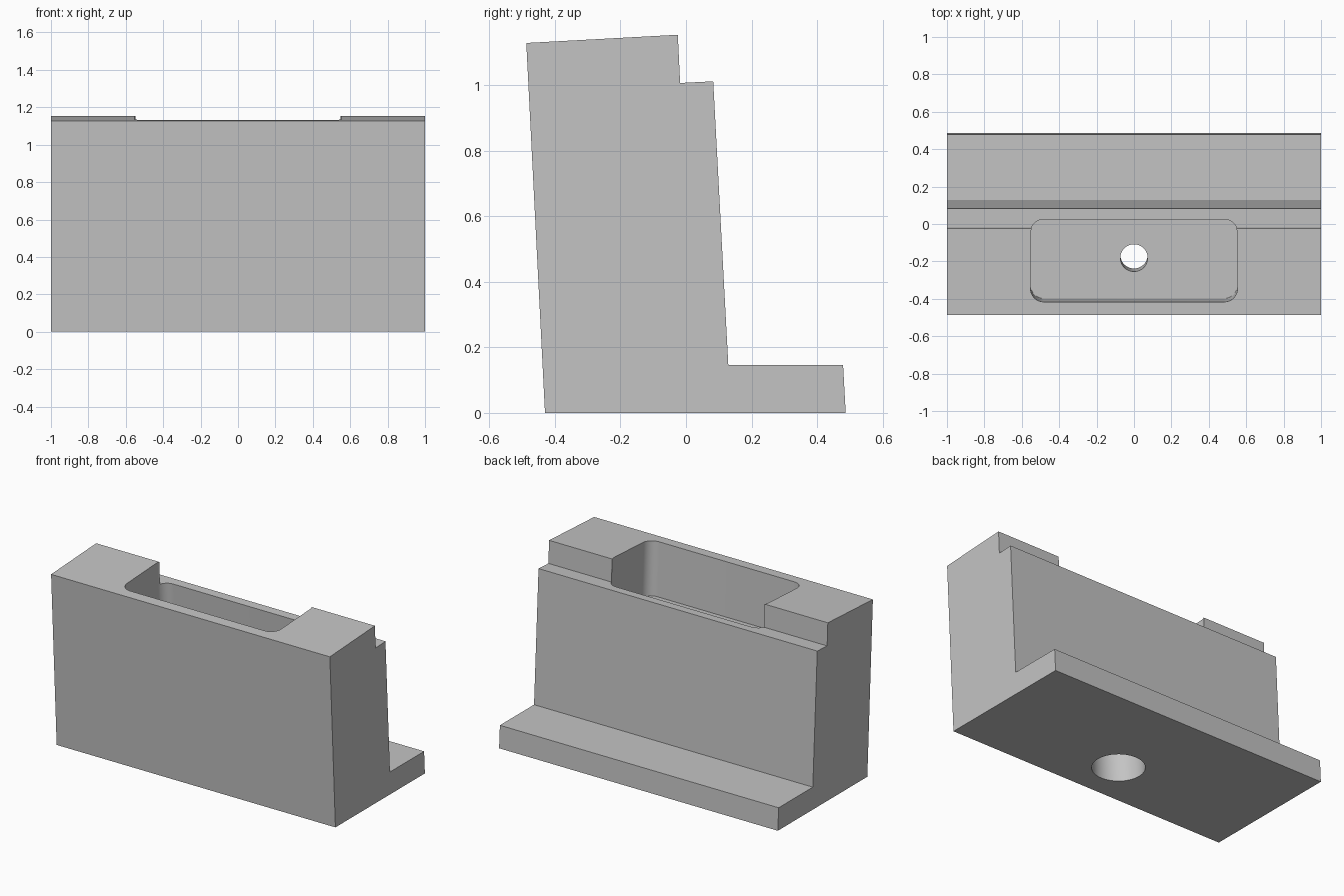
import bpy, bmesh, math
from mathutils import Matrix

if "Cube" in bpy.data.objects:
    bpy.data.objects.remove(bpy.data.objects["Cube"])

TILT = math.radians(3)
# Frame of the leaning body: origin at the lower front edge
LEAN = Matrix.Translation((0, -0.43, 0)) @ Matrix.Rotation(TILT, 4, 'X')

grey = bpy.data.materials.new("plain grey")
grey.use_nodes = True
COLOUR = (0.55, 0.55, 0.55, 1)
grey.diffuse_color = COLOUR
grey.node_tree.nodes["Principled BSDF"].inputs["Base Color"].default_value = COLOUR


def prism(name, outline, offset, matrix=Matrix()):
    """Extrude a closed 3D outline by an offset vector."""
    bm = bmesh.new()
    face = bm.faces.new([bm.verts.new(p) for p in outline])
    new = bmesh.ops.extrude_face_region(bm, geom=[face])["geom"]
    moved = [v for v in new if isinstance(v, bmesh.types.BMVert)]
    bmesh.ops.translate(bm, verts=moved, vec=offset)
    bmesh.ops.recalc_face_normals(bm, faces=bm.faces)
    mesh = bpy.data.meshes.new(name)
    bm.to_mesh(mesh)
    bm.free()
    mesh.materials.append(grey)
    obj = bpy.data.objects.new(name, mesh)
    obj.matrix_world = matrix
    bpy.context.collection.objects.link(obj)
    return obj


def rounded_rect(hx, hy, r, cy, z, steps=12):
    """Rounded rectangle outline; a circle when hx = hy = r."""
    points = []
    for q, (sx, sy) in enumerate([(1, 1), (-1, 1), (-1, -1), (1, -1)]):
        first = 1 if hx == r else 0   # corners of a circle share end points
        for i in range(first, steps + 1):
            a = (q + i / steps) * math.pi / 2
            points.append((sx * (hx - r) + r * math.cos(a),
                           cy + sy * (hy - r) + r * math.sin(a), z))
    return points


# Leaning body with rear step and flat foot
profile = [(-0.43, 0), (0.487, 0), (0.479, 0.146), (0.129, 0.146),
           (0.083, 1.011), (-0.018, 1.006), (-0.025, 1.153), (-0.487, 1.128)]
body = prism("body", [(-1, y, z) for y, z in profile], (2, 0, 0))

# Pocket, bolt hole and wide bore from below, all along the leaning axis
MID = 0.29
cutters = [
    prism("pocket_cutter", rounded_rect(0.553, 0.217, 0.07, MID, 0.78), (0, 0, 0.6), LEAN),
    prism("bolt_hole_cutter", rounded_rect(0.073, 0.073, 0.073, MID, 0.3), (0, 0, 0.6), LEAN),
    prism("wide_bore_cutter", rounded_rect(0.155, 0.155, 0.155, MID, -0.2), (0, 0, 0.67), LEAN),
]
bpy.context.view_layer.objects.active = body
for cutter in cutters:
    cutter.hide_render = True
    mod = body.modifiers.new(cutter.name, 'BOOLEAN')
    mod.operation = 'DIFFERENCE'
    mod.solver = 'EXACT'
    mod.object = cutter
    bpy.context.view_layer.update()
    bpy.ops.object.modifier_apply(modifier=mod.name)
for cutter in cutters:
    bpy.data.objects.remove(cutter)

# Smooth the round walls, keep the edges sharp
bpy.ops.object.select_all(action='DESELECT')
body.select_set(True)
bpy.ops.object.shade_smooth_by_angle(angle=math.radians(30))
